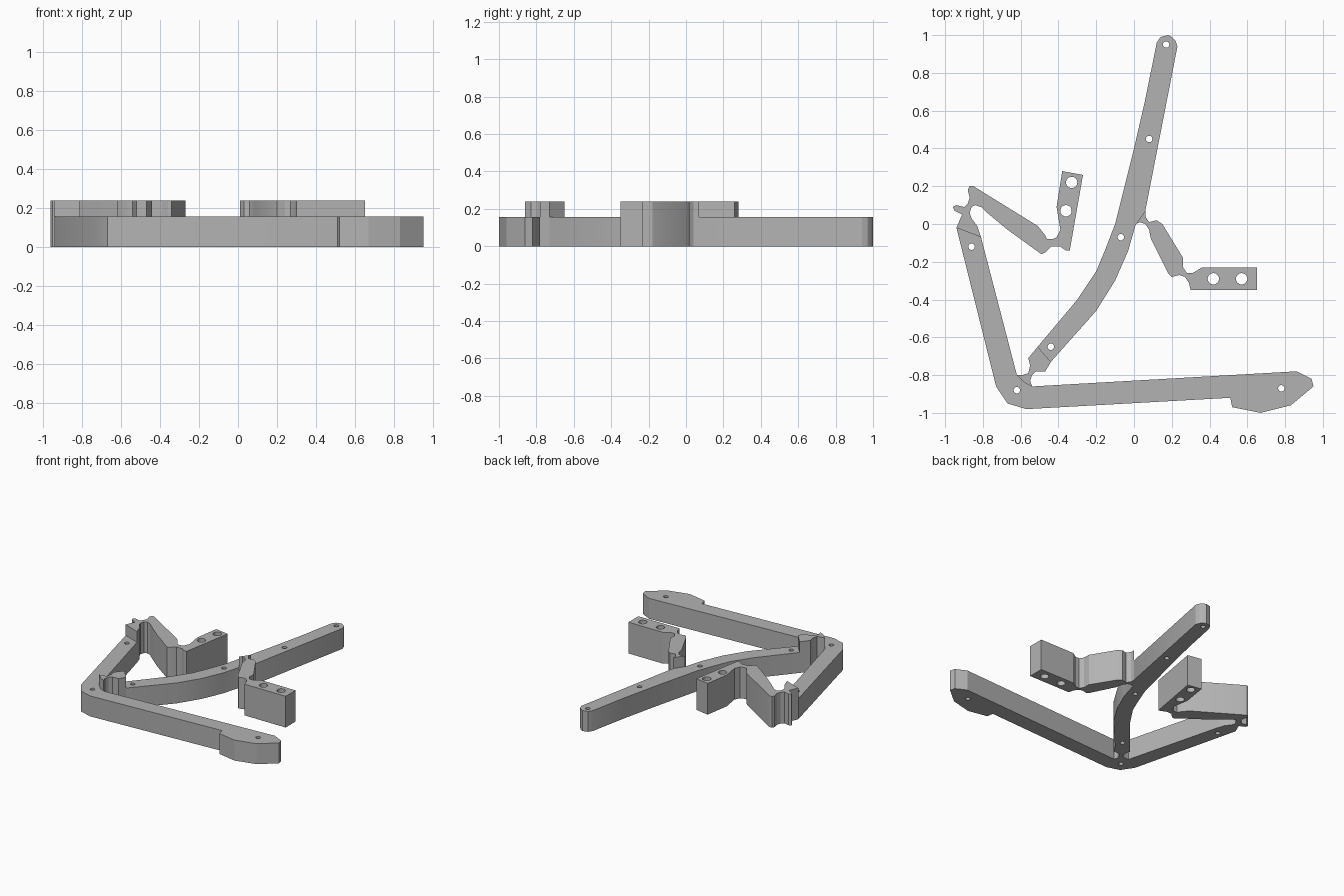
import bpy
import bmesh
import math
from mathutils import Vector

default_cube = bpy.data.objects.get("Cube")
if default_cube:
    bpy.data.objects.remove(default_cube, do_unlink=True)

UNIT = 0.01          # outlines are written in hundredths
ARM_HEIGHT = 0.157
FLEXURE_HEIGHT = 0.24
PIN, BOLT = 1.7, 3.0  # hole radii

grey = bpy.data.materials.new("plain grey")
grey.use_nodes = True
colour = (0.45, 0.45, 0.45, 1.0)
grey.diffuse_color = colour
grey.node_tree.nodes["Principled BSDF"].inputs["Base Color"].default_value = colour


def circle(centre, radius, sides=24):
    """Outline of a round hole."""
    turn = 2 * math.pi / sides
    return [(centre[0] + radius * math.cos(i * turn),
             centre[1] + radius * math.sin(i * turn)) for i in range(sides)]


def add_loop(bm, outline):
    """Closed ring of edges lying on the floor."""
    verts = [bm.verts.new(Vector((x, y, 0)) * UNIT) for x, y in outline]
    return [bm.edges.new((v, verts[i - 1])) for i, v in enumerate(verts)]


def plate(name, outline, height, holes=(), radius=PIN):
    """Flat outline with round holes, extruded upward from the floor."""
    bm = bmesh.new()
    edges = add_loop(bm, outline)
    for centre in holes:
        edges += add_loop(bm, circle(centre, radius))
    bmesh.ops.triangle_fill(bm, edges=edges, use_beauty=True)
    extruded = bmesh.ops.extrude_face_region(bm, geom=bm.faces[:], use_keep_orig=True)
    top = [g for g in extruded["geom"] if isinstance(g, bmesh.types.BMVert)]
    bmesh.ops.translate(bm, verts=top, vec=(0, 0, height))
    bmesh.ops.recalc_face_normals(bm, faces=bm.faces[:])
    mesh = bpy.data.meshes.new(name)
    bm.to_mesh(mesh)
    bm.free()
    mesh.materials.append(grey)
    obj = bpy.data.objects.new(name, mesh)
    bpy.context.collection.objects.link(obj)
    bpy.context.view_layer.objects.active = obj
    obj.select_set(True)
    bpy.ops.object.shade_smooth_by_angle(angle=math.radians(25))
    obj.select_set(False)
    return obj


# Long curved lever
plate("curved_lever", [
    (-51, -65), (-44, -73), (-20, -46), (-10, -30), (-3, -14), (1, 0), (6, 7),
    (23, 94), (22, 97), (20, 99), (18, 100), (14, 99), (12, 96),
    (6, 66), (0, 40), (-10, 0), (-15, -13), (-20, -25), (-30, -40),
], ARM_HEIGHT, [(17, 95), (8, 45), (-7, -7), (-44, -65)])

# Bent arm: left side, corner and long front beam with a wide tip
plate("bent_arm", [
    (-94, -2), (-73, -86), (-67, -95), (-57, -98), (51, -92), (52, -97),
    (67, -100), (83, -96), (95, -86), (94, -82), (86, -78),
    (-54, -86), (-58, -84), (-62, -80), (-81, -7),
], ARM_HEIGHT, [(-86, -12), (-62, -88), (78, -87)])

# Narrow hinge between lever and corner
plate("corner_hinge", [
    (-51, -65), (-56, -71), (-55, -75), (-56, -79), (-59, -80), (-62, -80),
    (-58, -84), (-54, -86), (-55, -83), (-54, -80), (-52, -78), (-47, -78), (-44, -73),
], FLEXURE_HEIGHT)

# Left flexure: hinge, stout link, second hinge and bolted mount
plate("left_flexure", [
    (-94, -2), (-91, 5), (-95, 7), (-96, 9), (-94, 10), (-90, 9), (-88, 11),
    (-87, 14), (-88, 18), (-87, 20), (-85, 20), (-51, -1), (-47, -6),
    (-46, -8), (-43, -8), (-41, -7), (-39, -3), (-41, 9), (-38, 28), (-27, 26),
    (-34, -14), (-36, -14), (-39, -12), (-44, -12), (-47, -15), (-49, -16),
    (-67, -3), (-79, 7), (-81, 9), (-84, 10), (-86, 9), (-87, 6), (-86, 3),
    (-83, -1), (-81, -7),
], FLEXURE_HEIGHT, [(-33, 22), (-36, 7)], BOLT)

# Right flexure: hinge, stout link, second hinge and bolted mount
plate("right_flexure", [
    (1, 0), (6, 7), (6, 4), (8, 1), (12, 2), (15, 0), (26, -18), (26, -23),
    (28, -26), (31, -26), (36, -23), (65, -23), (65, -35), (30, -35),
    (29, -31), (27, -28), (24, -27), (20, -28), (18, -26), (9, -8),
    (8, -3), (6, 0), (3, 1),
], FLEXURE_HEIGHT, [(42, -29), (57, -29)], BOLT)
